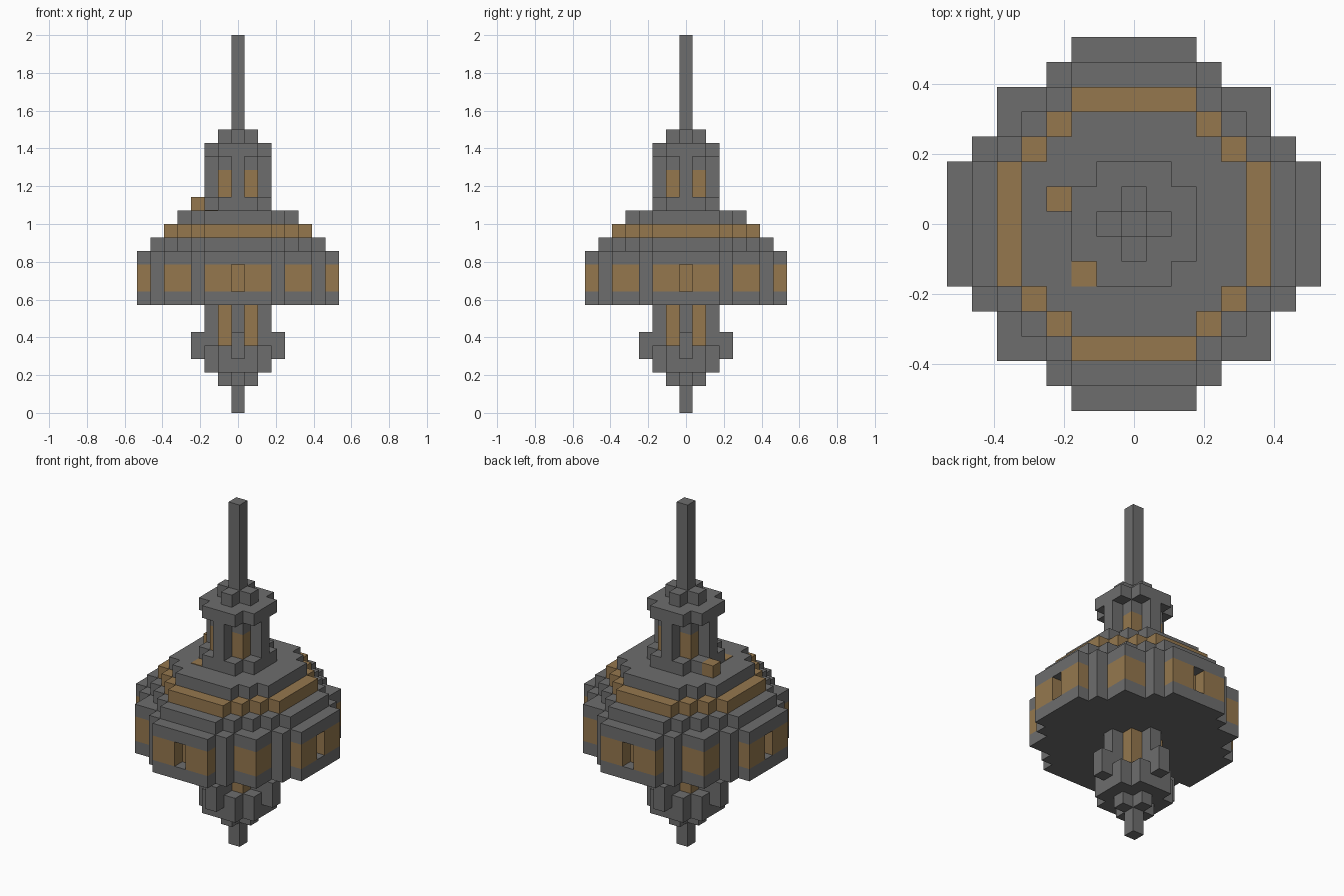
import bpy, bmesh

cube = bpy.data.objects.get("Cube")
if cube:
    bpy.data.objects.remove(cube, do_unlink=True)

U = 2 / 28  # size of one block


def make_material(name, rgb):
    mat = bpy.data.materials.new(name)
    mat.use_nodes = True
    mat.diffuse_color = (*rgb, 1)
    mat.node_tree.nodes["Principled BSDF"].inputs["Base Color"].default_value = (*rgb, 1)
    return mat


GREY = make_material("stone grey", (0.155, 0.155, 0.155))
BROWN = make_material("warm brown", (0.3, 0.187, 0.076))


def stepped_outline(corners):
    """Closed outline from the outer corners of one quarter, turned four times."""
    quarter = []
    for i, (x, y) in enumerate(corners):
        if i:
            quarter.append((x, corners[i - 1][1]))
        quarter.append((x, y))
    outline = []
    for _ in range(4):
        outline += quarter
        quarter = [(-y, x) for x, y in quarter]
    return outline


def prism(name, outline, bottom, top, mat=GREY, brown_rule=None):
    """Extrude an outline between two block heights; the rule picks brown sides."""
    bm = bmesh.new()
    base = bm.faces.new([bm.verts.new((x * U, y * U, bottom * U)) for x, y in outline])
    ext = bmesh.ops.extrude_face_region(bm, geom=[base], use_keep_orig=True)
    verts = [g for g in ext["geom"] if isinstance(g, bmesh.types.BMVert)]
    bmesh.ops.translate(bm, verts=verts, vec=(0, 0, (top - bottom) * U))
    bmesh.ops.recalc_face_normals(bm, faces=bm.faces[:])
    if brown_rule:
        for f in bm.faces:
            c = f.calc_center_median() / U
            near, far = sorted((abs(c.x), abs(c.y)))
            if abs(f.normal.z) < 0.5 and brown_rule(near, far):
                f.material_index = 1
    mesh = bpy.data.meshes.new(name)
    bm.to_mesh(mesh)
    bm.free()
    mesh.materials.append(mat)
    mesh.materials.append(BROWN)
    obj = bpy.data.objects.new(name, mesh)
    bpy.context.collection.objects.link(obj)
    return obj


def block(name, x, y, bottom, top, mat):
    h = 0.5
    prism(name, [(x - h, y - h), (x + h, y - h), (x + h, y + h), (x - h, y + h)],
          bottom, top, mat)


# Shared cross-sections
post = stepped_outline([(.5, .5)])
small_plus = stepped_outline([(1.5, .5), (.5, 1.5)])
round_five = stepped_outline([(2.5, 1.5), (1.5, 2.5)])
shaft = stepped_outline([(2.5, .5), (1.5, 1.5), (.5, 2.5)])
long_shaft = stepped_outline([(3.5, .5), (1.5, 1.5), (.5, 3.5)])
bracket = stepped_outline([(3.5, .5), (2.5, 1.5), (1.5, 2.5), (.5, 3.5)])
ring = [(7.5, 2.5), (6.5, 3.5), (5.5, 5.5), (3.5, 6.5), (2.5, 7.5)]
deck = stepped_outline(ring)
# Wall has a slot in the middle of each side
wall = stepped_outline([(6.5, .5)] + ring + [(.5, 6.5)])


def shaft_window(near, far):
    return 0.9 < near < 1.1 and far < 1.6


def wall_panel(near, far):
    return not (2.9 < near < 3.6 and far > 5.9)


# Lower spire
prism("lower_tip", post, 0, 2)
prism("lower_tip_collar", small_plus, 2, 3)
prism("lower_base", round_five, 3, 4)
prism("lower_bracket", bracket, 4, 5)
prism("lower_buttress", long_shaft, 5, 6, brown_rule=shaft_window)
prism("lower_shaft", shaft, 6, 8, brown_rule=shaft_window)

# Main ring
prism("ring_floor", deck, 8, 9)
prism("ring_wall", wall, 9, 11, brown_rule=wall_panel)
prism("ring_ceiling", deck, 11, 12)

# Stepped roof
prism("roof_lower_step", stepped_outline(
    [(6.5, 2.5), (5.5, 3.5), (4.5, 4.5), (3.5, 5.5), (2.5, 6.5)]), 12, 13)
prism("roof_brown_step", stepped_outline(
    [(5.5, 2.5), (4.5, 3.5), (3.5, 4.5), (2.5, 5.5)]), 13, 14, BROWN)
prism("roof_upper_step", stepped_outline(
    [(4.5, 2.5), (3.5, 3.5), (2.5, 4.5)]), 14, 15)
block("roof_crate", -3, 1, 15, 16, BROWN)
block("roof_floor_tile", -2, -2, 15, 15.04, BROWN)

# Upper tower and mast
prism("tower_base", round_five, 15, 16)
prism("tower_shaft", shaft, 16, 18, brown_rule=shaft_window)
prism("tower_lintel", shaft, 18, 19)
prism("tower_cap", round_five, 19, 20)
prism("mast_collar", small_plus, 20, 21)
prism("mast", post, 21, 28)
